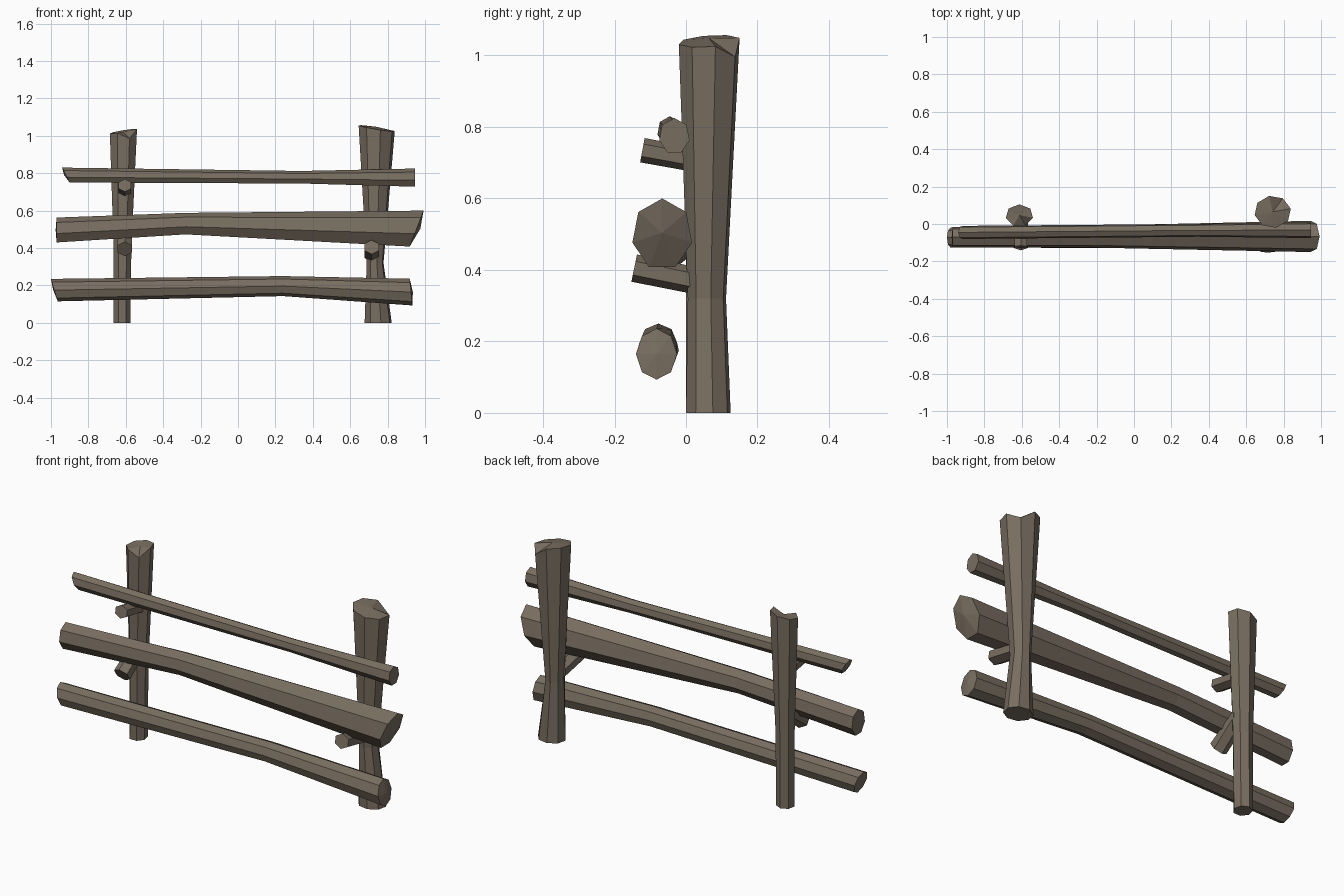
import bpy, bmesh, math

cube = bpy.data.objects.get("Cube")
if cube:
    bpy.data.objects.remove(cube, do_unlink=True)

wood = bpy.data.materials.new("weathered wood")
wood.use_nodes = True
COLOUR = (0.19, 0.155, 0.118, 1)
wood.diffuse_color = COLOUR
wood.node_tree.nodes["Principled BSDF"].inputs["Base Color"].default_value = COLOUR


def polygon(sides, phase):
    """Unit polygon stretched to fill the square from -1 to 1."""
    pts = [(math.cos(phase + math.tau * i / sides), math.sin(phase + math.tau * i / sides))
           for i in range(sides)]
    bounds = [(min(c), max(c)) for c in zip(*pts)]
    return [tuple(2 * (p[k] - bounds[k][0]) / (bounds[k][1] - bounds[k][0]) - 1 for k in (0, 1))
            for p in pts]


def log(name, axis, stations, sides, start=(0, 0, 0), end=(0, 0, 0), chip=None, phase=math.pi / 2):
    """Hewn log along an axis. Station: position, then low/high of both cross axes.
    start and end: slant along each cross axis, then bulge of the cut face.
    chip: direction of a broken corner on the end face, then its depth."""
    u_axis, v_axis = [k for k in range(3) if k != axis]
    bm = bmesh.new()

    def vert(a, u, v):
        co = [0, 0, 0]
        co[axis], co[u_axis], co[v_axis] = a, u, v
        return bm.verts.new(co)

    shape = polygon(sides, phase)
    rings = []
    for i, (a, u0, u1, v0, v1) in enumerate(stations):
        slant = start if i == 0 else end if i == len(stations) - 1 else (0, 0, 0)
        rings.append([vert(a + slant[0] * u + slant[1] * v,
                           (u0 + u1) / 2 + u * (u1 - u0) / 2,
                           (v0 + v1) / 2 + v * (v1 - v0) / 2) for u, v in shape])
    if chip:
        k = max(range(sides), key=lambda i: shape[i][0] * chip[0] + shape[i][1] * chip[1])
        rings[-1][k].co[axis] -= chip[2]
    for low, high in zip(rings, rings[1:]):
        for i in range(sides):
            j = (i + 1) % sides
            bm.faces.new((low[i], low[j], high[j], high[i]))
    # Cut faces fan out from a centre point
    for ring, station, cut, sign in ((rings[0], stations[0], start, -1),
                                     (rings[-1], stations[-1], end, 1)):
        a, u0, u1, v0, v1 = station
        tip = vert(a + sign * cut[2], (u0 + u1) / 2, (v0 + v1) / 2)
        for i in range(sides):
            bm.faces.new((ring[i], ring[(i + 1) % sides], tip))
    bmesh.ops.recalc_face_normals(bm, faces=bm.faces)
    mesh = bpy.data.meshes.new(name)
    bm.to_mesh(mesh)
    bm.free()
    mesh.materials.append(wood)
    bpy.context.collection.objects.link(bpy.data.objects.new(name, mesh))


def peg(name, x, radius, front, back):
    """Short branch stub; front and back are (y, z) of its ends."""
    tilt = (back[1] - front[1]) / (back[0] - front[0])
    log(name, 1, [(y, x - radius, x + radius, z - radius, z + radius) for y, z in (front, back)],
        6, start=(0, -tilt * radius, 0))


# Rails
log("top_rail", 0, [(-0.92, -0.08, -0.01, 0.75, 0.83),
                    (0.34, -0.068, 0.0, 0.745, 0.812),
                    (0.945, -0.075, 0.01, 0.728, 0.825)], 7, start=(0, -0.02, 0.01))
log("middle_rail", 0, [(-0.97, -0.125, -0.015, 0.43, 0.563),
                       (-0.28, -0.125, -0.01, 0.473, 0.588),
                       (0.955, -0.15, 0.017, 0.408, 0.6)], 7,
    start=(0, 0, 0.005), end=(0, 0.037, 0.02))
log("bottom_rail", 0, [(-0.982, -0.125, -0.02, 0.115, 0.235),
                       (0.24, -0.13, -0.025, 0.143, 0.25),
                       (0.925, -0.14, -0.025, 0.093, 0.236)], 8,
    start=(0, -0.018, 0.006), end=(0, -0.007, 0.01))

# Posts
log("right_post", 2, [(0, -0.665, -0.575, 0.0, 0.09),
                      (0.4, -0.665, -0.57, 0.0, 0.09),
                      (1.025, -0.685, -0.54, -0.008, 0.105)], 7,
    start=(0, 0, 0), end=(0.012, 0.005, -0.005), chip=(1, -0.8, 0.04))
log("left_post", 2, [(0, 0.677, 0.822, 0.0, 0.125),
                     (0.32, 0.688, 0.778, 0.005, 0.112),
                     (1.04, 0.645, 0.838, -0.02, 0.15)], 8,
    end=(-0.016, 0.006, 0.008), chip=(0.7, 0.8, 0.04), phase=0.2)

# Pegs holding up the rails
peg("right_upper_peg", -0.605, 0.034, (-0.122, 0.735), (0.04, 0.705))
peg("right_lower_peg", -0.605, 0.038, (-0.115, 0.395), (0.04, 0.5))
peg("left_peg", 0.715, 0.038, (-0.145, 0.405), (0.05, 0.365))
